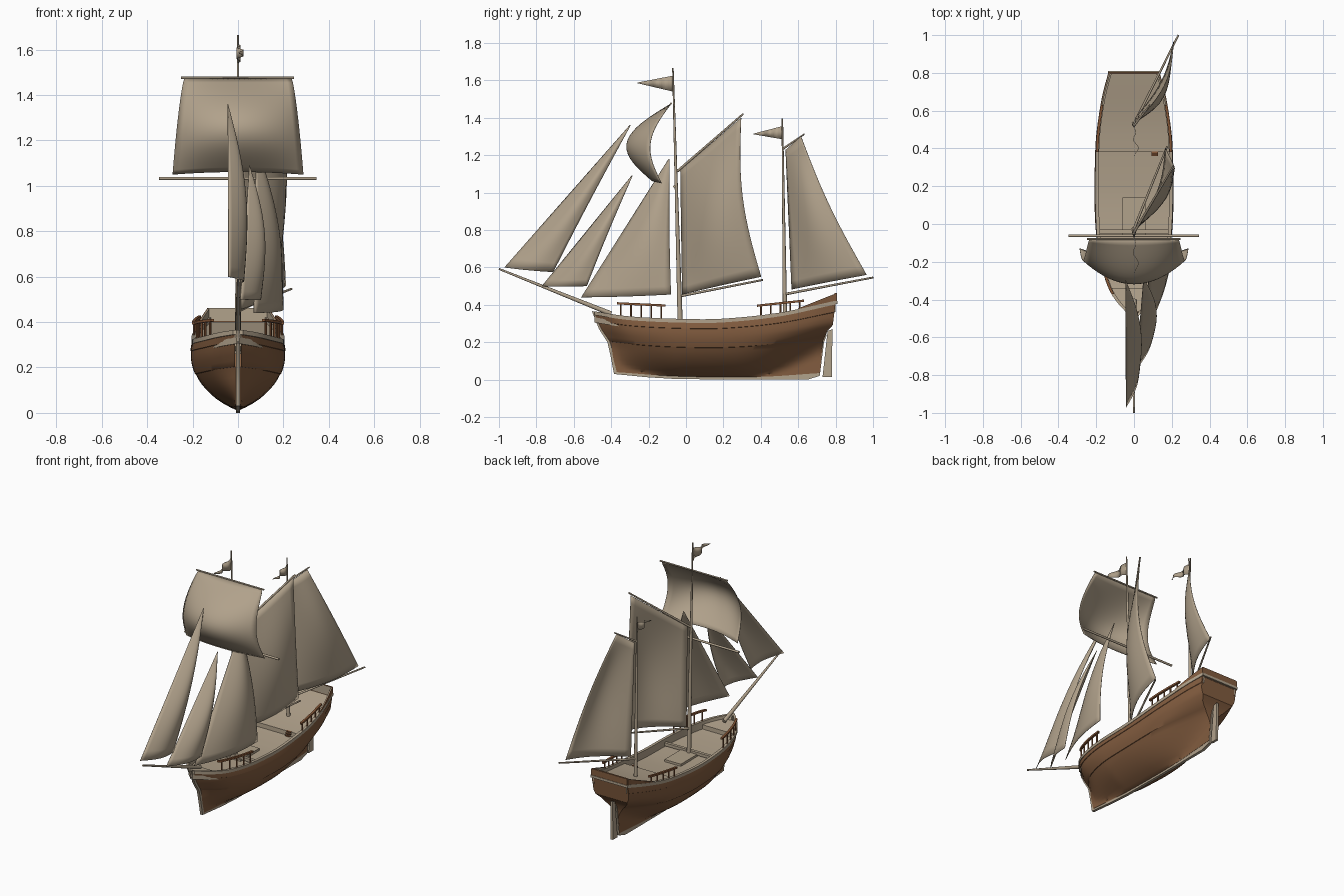
import bpy, bmesh, math
from mathutils import Vector as V

if "Cube" in bpy.data.objects:
    bpy.data.objects.remove(bpy.data.objects["Cube"])


def material(name, rgb):
    m = bpy.data.materials.new(name)
    m.diffuse_color = (*rgb, 1)
    m.use_nodes = True
    m.node_tree.nodes["Principled BSDF"].inputs["Base Color"].default_value = m.diffuse_color
    return m


CREAM = material("cream canvas and pale wood", (0.44, 0.36, 0.26))
BROWN = material("hull brown", (0.225, 0.108, 0.05))
RAIL = material("rail brown", (0.25, 0.1, 0.04))


def build(name, verts, faces, mat, solid=0.0):
    bm = bmesh.new()
    vs = [bm.verts.new(v) for v in verts]
    for f in faces:
        bm.faces.new([vs[i] for i in f])
    bmesh.ops.recalc_face_normals(bm, faces=bm.faces)
    me = bpy.data.meshes.new(name)
    bm.to_mesh(me)
    bm.free()
    ob = bpy.data.objects.new(name, me)
    bpy.context.collection.objects.link(ob)
    me.materials.append(mat)
    if solid:
        md = ob.modifiers.new("thickness", 'SOLIDIFY')
        md.thickness, md.offset = solid, 0
    bpy.ops.object.select_all(action='DESELECT')
    bpy.context.view_layer.objects.active = ob
    ob.select_set(True)
    bpy.ops.object.shade_smooth_by_angle(angle=math.radians(35))
    return ob


def grid(name, rows, mat, solid=0.0, ring=False, caps=False):
    """Skin a list of equal-length point rows."""
    n = len(rows[0])
    verts = [p for r in rows for p in r]
    faces = [(i * n + j, i * n + (j + 1) % n, (i + 1) * n + (j + 1) % n, (i + 1) * n + j)
             for i in range(len(rows) - 1) for j in range(n if ring else n - 1)]
    if caps:
        faces += [tuple(range(n)), tuple(range(len(verts) - n, len(verts)))]
    return build(name, verts, faces, mat, solid)


def spar(name, a, b, r0, r1, mat=CREAM, sides=12):
    a, b = V(a), V(b)
    q = (b - a).to_track_quat('Z', 'Y')
    rows = [[p + q @ V((r * math.cos(k * math.tau / sides), r * math.sin(k * math.tau / sides), 0))
             for k in range(sides)] for p, r in ((a, r0), (b, r1))]
    return grid(name, rows, mat, ring=True, caps=True)


def box(name, c, s, mat):
    rows = [[(c[0] + i * s[0] / 2, c[1] + j * s[1] / 2, c[2] + k * s[2] / 2)
             for i, j in ((-1, -1), (1, -1), (1, 1), (-1, 1))] for k in (-1, 1)]
    return grid(name, rows, mat, ring=True, caps=True)


def plate(name, outline, half, mat):
    """Side profile in (y, z) given thickness across x."""
    return grid(name, [[(x, y, z) for y, z in outline] for x in (-half, half)], mat, ring=True, caps=True)


def curve(pts, t, smooth=True):
    """Interpolation through (t, value) points."""
    n = len(pts)
    t = min(max(t, pts[0][0]), pts[-1][0])
    i = next(k for k in range(n - 1) if t <= pts[k + 1][0])
    slope = lambda k: ((pts[min(k + 1, n - 1)][1] - pts[max(k - 1, 0)][1]) /
                       (pts[min(k + 1, n - 1)][0] - pts[max(k - 1, 0)][0]))
    (t0, a), (t1, b) = pts[i], pts[i + 1]
    h = t1 - t0
    u = (t - t0) / h
    if not smooth:
        return a + (b - a) * u
    return (a * (1 + 2 * u) * (1 - u) ** 2 + b * u * u * (3 - 2 * u)
            + h * slope(i) * u * (1 - u) ** 2 + h * slope(i + 1) * u * u * (u - 1))


# ---- hull lines
BEAM = [(0, .008), (.054, .078), (.11, .127), (.2, .168), (.3, .192), (.45, .204),
        (.6, .203), (.75, .194), (.9, .163), (1, .128)]
SHEER = [(-.49, .355), (-.3, .328), (0, .314), (.2, .316), (.5, .348), (.8, .412)]
STEM = [(0, -.37), (.25, -.39), (.5, -.405), (.72, -.45), (1, -.49)]
STERN = [(0, .715), (.45, .732), (.6, .757), (.68, .785), (1, .8)]
KEEL = [(0, .04), (.3, .018), (.7, .015), (1, .035)]


def hull_point(s, v):
    y0, y1 = curve(STEM, v), curve(STERN, v, False)
    zk, zs = curve(KEEL, s), curve(SHEER, -.49 + 1.29 * s)
    w = v / .8
    aft, fore = max(0, (s - .5) / .5), max(0, 1 - s / .3)
    if w < 1:
        g = (1 - (1 - w) ** 2) ** (.75 * (1 + 6 * aft ** 3 + .8 * fore))
    else:
        g = 1 - .8 * (w - 1) ** 2 * (1 - .6 * aft)
    x = max(.0105, curve(BEAM, s) * g) + .003 * ((v > .52) + (v > .86))
    return V((x, y0 + s * (y1 - y0), zk + v * (zs - zk)))


def edge(y):
    return hull_point((y + .49) / 1.29, 1)


LEVELS = [0, .04, .09, .15, .22, .3, .38, .45, .52, .525, .6, .68, .74, .8, .86, .865, .93, 1]
rows = []
for i in range(49):
    half = [hull_point(i / 48, v) for v in LEVELS]
    rows.append([(-p.x, p.y, p.z) for p in reversed(half)] + [tuple(p) for p in half])
grid("hull", rows, BROWN)
# transom closing the stern
grid("transom", [[(-p.x, p.y, p.z), tuple(p)] for p in half], BROWN)

# keel with stem, and rudder
plate("keel_and_stem", [(-.503, .366), (-.465, .27), (-.42, .2), (-.402, .12), (-.385, .03), (-.2, .012),
                        (-.05, .003), (.3, 0), (.65, 0), (.715, .02), (.738, .2), (.755, .245),
                        (.73, .22), (.7, .05), (-.355, .05), (-.385, .2), (-.47, .36)], .009, CREAM)
plate("rudder", [(.73, .015), (.78, .015), (.783, .27), (.757, .26)], .008, CREAM)

# cap rail with inner bulwark, and raised aft boards, on both sides
ys = [-.49 + 1.29 * i / 48 for i in range(49)]
for side, tag in ((1, "right"), (-1, "left")):
    cap, board, lining = [], [], []
    for y in ys:
        e = edge(y)
        xi = max(.001, e.x - .014)
        cap.append([(side * x, y, e.z + z) for x, z in
                    ((e.x + .005, -.01), (e.x + .005, .01), (xi, .01), (xi, -.05), (xi + .004, -.05), (xi + .006, -.01))])
    grid("cap_rail_" + tag, cap, CREAM, ring=True, caps=True)
    for k in range(9):
        y = .6 + .205 * k / 8
        e = edge(min(y, .8))
        top = e.z + .014 + .035 * k / 8
        strip = lambda a, b: [(side * (e.x + a), y, e.z + .008), (side * (e.x + a), y, top),
                              (side * (e.x + b), y, top), (side * (e.x + b), y, e.z + .008)]
        board.append(strip(.004, 0))
        lining.append(strip(0, -.006))
    grid("aft_bulwark_" + tag, board, BROWN, ring=True, caps=True)
    grid("aft_bulwark_lining_" + tag, lining, CREAM, ring=True, caps=True)

    # handrails with posts, fore and aft
    for part, y0, y1, z0, z1, n in (("fore", -.37, -.11, .408, .396, 5), ("aft", .38, .63, .395, .422, 5)):
        bar = []
        for k in range(9):
            y = y0 + (y1 - y0) * k / 8
            x, z = edge(y).x - .003, z0 + (z1 - z0) * k / 8
            bar.append([(side * (x + a), y, z + b) for a, b in ((-.007, -.006), (.007, -.006), (.007, .006), (-.007, .006))])
        grid(part + "_handrail_" + tag, bar, RAIL, ring=True, caps=True)
        for k in range(n):
            f = (k + .4) / (n - .2)
            y = y0 + (y1 - y0) * f
            e = edge(y)
            spar(part + "_rail_post_" + tag, (side * (e.x - .004), y, e.z),
                 (side * (e.x - .004), y, z0 + (z1 - z0) * f), .005, .005, RAIL, 6)

# short ladder up to the aft deck
for k in range(3):
    box("ladder_step", (.11, .366 + .006 * k, .297 + .012 * k), (.035, .012, .006), RAIL)

# stern board, pale on the inside
e = edge(.8)
ob = box("stern_board", (0, .8, e.z + .022), (2 * e.x, .012, .056), BROWN)
ob.data.materials.append(CREAM)
for p in ob.data.polygons:
    p.material_index = int(p.normal.y < -.5)
box("stern_cap_strip", (0, .803, e.z), (2 * e.x + .01, .012, .016), CREAM)

# decks: raised fore and aft, lower amidships
deck = []
for y in sorted(ys[1:] + [-.34, -.339, .38, .381]):
    e = edge(y)
    z = e.z - (.04 if -.34 < y < .3805 else .012)
    deck.append([(-max(.002, e.x - .01), y, z), (max(.002, e.x - .01), y, z)])
grid("deck", deck, CREAM)
box("hatch", (0, .04, .28), (.12, .2, .016), CREAM)
box("mast_beam", (0, -.04, .292), (.36, .02, .02), CREAM)

# masts, bowsprit and spars
spar("main_mast", (0, -.03, .26), (0, -.07, 1.665), .014, .004)
spar("aft_mast", (0, .53, .3), (0, .515, 1.395), .012, .004)
spar("bowsprit", (0, -.4, .352), (0, -1, .592), .013, .005)
spar("upper_yard", (-.25, -.08, 1.476), (.247, -.08, 1.476), .005, .005)
spar("lower_yard", (-.348, -.062, 1.033), (.345, -.062, 1.033), .007, .007)
spar("main_gaff", (0, -.045, 1.115), (.208, .305, 1.42), .007, .005)
spar("main_boom", (0, -.025, .448), (.175, .41, .533), .007, .005)
spar("aft_gaff", (0, .52, 1.235), (.085, .632, 1.312), .006, .004)
spar("aft_boom", (0, .53, .457), (.235, 1, .546), .007, .005)


# sails
def sail(name, throat, peak, clew, tack, belly, leech):
    a, b, c, d = map(V, (throat, peak, clew, tack))
    rows = []
    for i in range(17):
        t = i / 16
        row = []
        for j in range(13):
            u = j / 12
            p = a.lerp(b, u).lerp(d.lerp(c, u), t)
            arch = math.sin(math.pi * t)
            p += V(belly) * math.sin(math.pi * u) * (arch * .7 + .6 * t)
            p += V(leech) * u * u * arch
            row.append(p)
        rows.append(row)
    return grid(name, rows, CREAM, .003)


sail("main_sail", (.01, -.03, 1.12), (.2, .295, 1.4), (.165, .402, .55), (.01, -.02, .455), (.065, -.015, 0), (.03, -.045, 0))
sail("aft_sail", (.005, .533, 1.228), (.08, .615, 1.3), (.21, .966, .56), (.01, .565, .482), (.06, -.012, 0), (.03, -.022, 0))
for name, head, tack, clew, belly in (
        ("outer_jib", (-.045, -.3, 1.36), (-.042, -.97, .6), (.02, -.71, .575), .05),
        ("middle_jib", (.05, -.29, 1.09), (.01, -.77, .5), (.1, -.53, .5), .05),
        ("inner_jib", (.08, -.092, 1.18), (.07, -.56, .44), (.2, -.08, .455), .055)):
    top = V(head) + V((0, .004, 0))
    sail(name, head, top, clew, tack, (belly, 0, -.005), (.03, -.005, 0))

rows = []
for i in range(21):
    v = i / 20
    arch = math.sin(math.pi * v)
    rows.append([(u * (.235 + .053 * v ** .7), -.08 - .05 * v - .085 * arch - (1 - u * u) * (.1 * arch + .05 * v),
                  1.475 - v * (.425 - .012 * (1 - u * u))) for u in [k / 10 - 1 for k in range(21)]])
grid("square_topsail", rows, CREAM, .003)

# pennants
for name, y, z0, z1, length, tip in (("main_pennant", -.07, 1.54, 1.625, .19, 1.585),
                                     ("aft_pennant", .515, 1.285, 1.355, .155, 1.312)):
    rows = []
    for k in range(17):
        t = k / 16
        x = .012 * math.sin(t * 11) * min(1, t * 4) + .016 * t
        rows.append([(x, y - length * t, z0 + (tip - z0) * t), (x, y - length * t, z1 + (tip + .003 - z1) * t)])
    grid(name, rows, CREAM, .002)
